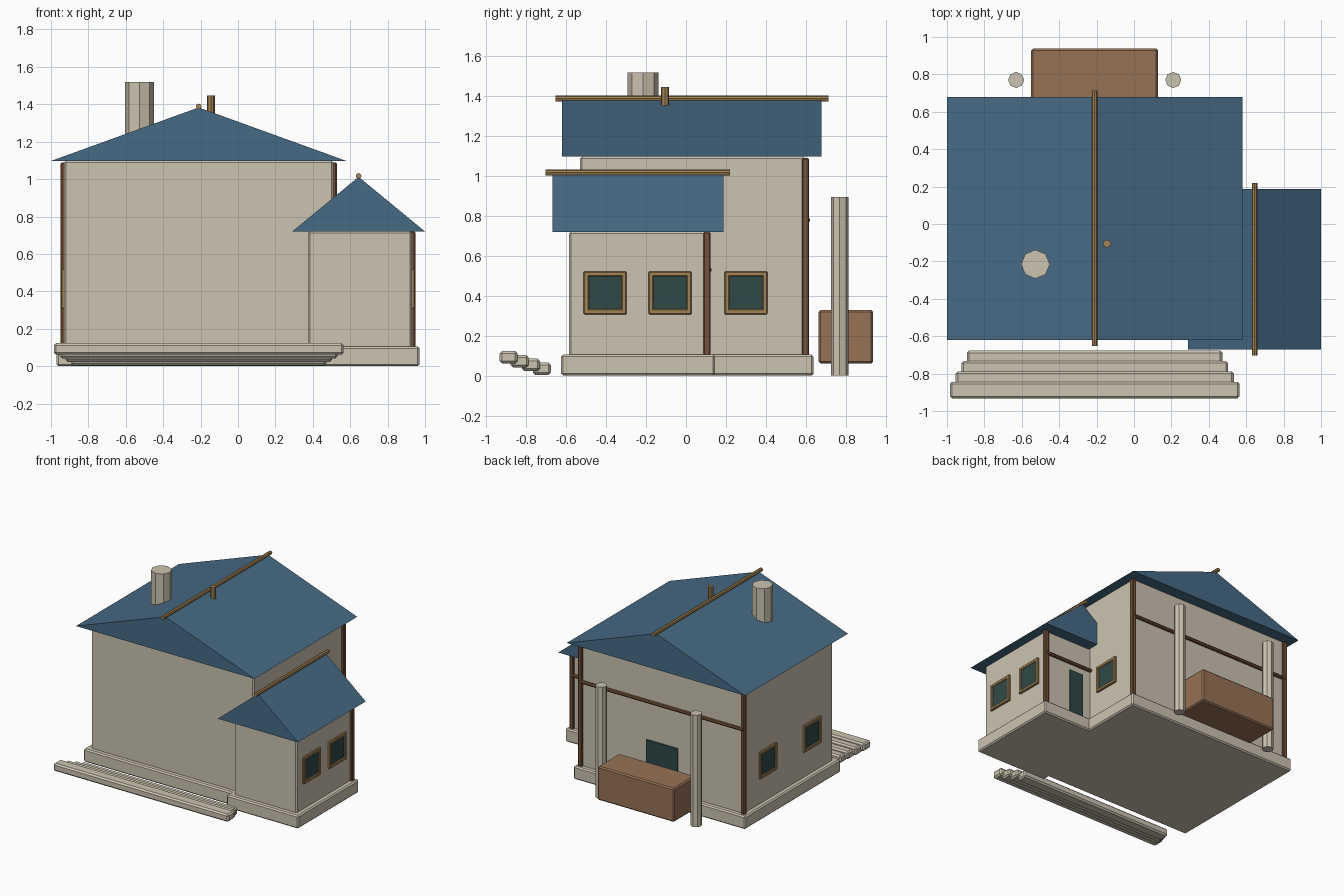
import bpy, bmesh
from mathutils import Matrix, Vector

old = bpy.data.objects.get("Cube")
if old:
    bpy.data.objects.remove(old, do_unlink=True)


def material(name, rgb):
    m = bpy.data.materials.new(name)
    m.use_nodes = True
    m.diffuse_color = (*rgb, 1)
    m.node_tree.nodes["Principled BSDF"].inputs["Base Color"].default_value = (*rgb, 1)
    return m


CREAM = material("cream plaster", (0.60, 0.55, 0.44))
BLUE = material("blue roof", (0.062, 0.145, 0.235))
GOLD = material("golden wood", (0.37, 0.23, 0.085))
TIMBER = material("dark timber", (0.18, 0.085, 0.04))
CRATE = material("brown wood", (0.31, 0.17, 0.092))
GLASS = material("dark teal", (0.028, 0.066, 0.064))


def finish(name, bm, mat):
    mesh = bpy.data.meshes.new(name)
    bmesh.ops.recalc_face_normals(bm, faces=bm.faces)
    bm.to_mesh(mesh)
    bm.free()
    mesh.materials.append(mat)
    ob = bpy.data.objects.new(name, mesh)
    bpy.context.collection.objects.link(ob)
    return ob


def box(name, x, y, z, mat, bevel=0.01):
    """Bevelled box from (min, max) ranges."""
    bm = bmesh.new()
    bmesh.ops.create_cube(bm, size=1)
    for v in bm.verts:
        v.co = Vector([(a + b) / 2 + c * (b - a) for (a, b), c in zip((x, y, z), v.co)])
    if bevel:
        bmesh.ops.bevel(bm, geom=bm.edges[:], offset=bevel, segments=1, affect='EDGES')
    return finish(name, bm, mat)


def rod(name, start, end, radius, mat):
    """Eight-sided rod between two points."""
    a, b = Vector(start), Vector(end)
    turn = (b - a).to_track_quat('Z', 'Y').to_matrix().to_4x4()
    bm = bmesh.new()
    bmesh.ops.create_cone(bm, cap_ends=True, segments=8, radius1=radius, radius2=radius,
                          depth=(b - a).length,
                          matrix=Matrix.Translation((a + b) / 2) @ turn)
    return finish(name, bm, mat)


def gable_roof(name, x, y, eave, peak):
    """Solid triangular prism with its ridge along y."""
    bm = bmesh.new()
    mid = (x[0] + x[1]) / 2
    tri = [bm.verts.new(p) for p in ((x[0], y[0], eave), (x[1], y[0], eave), (mid, y[0], peak))]
    face = bm.faces.new(tri)
    ext = bmesh.ops.extrude_face_region(bm, geom=[face], use_keep_orig=True)
    moved = [g for g in ext["geom"] if isinstance(g, bmesh.types.BMVert)]
    bmesh.ops.translate(bm, verts=moved, vec=(0, y[1] - y[0], 0))
    finish(name, bm, BLUE)
    rod(name + "_ridge_pole", (mid, y[0] - 0.033, peak + 0.005),
        (mid, y[1] + 0.033, peak + 0.005), 0.015, GOLD)


def window(name, wall_x, side, y, z=0.415, half=0.108, bar=0.026):
    """Framed pane on a wall facing +x or -x."""
    def depth(inner, outer):
        return tuple(sorted((wall_x + side * inner, wall_x + side * outer)))
    box(name + "_pane", depth(-0.01, 0.009), (y - half + 0.01, y + half - 0.01),
        (z - half + 0.01, z + half - 0.01), GLASS, 0)
    d = depth(-0.01, 0.016)
    inner = half - bar
    for s, up, across in ((-1, "bottom", "front"), (1, "top", "back")):
        edge = tuple(sorted((s * inner, s * half)))
        box(f"{name}_frame_{up}", d, (y - half, y + half),
            (z + edge[0], z + edge[1]), GOLD, 0.005)
        box(f"{name}_frame_{across}", d, (y + edge[0], y + edge[1]),
            (z - half, z + half), GOLD, 0.005)


def block(name, x, y, top):
    """Walls standing on a slightly wider plinth."""
    box(name + "_walls", x, y, (0.09, top), CREAM)
    m = 0.04
    box(name + "_plinth", (x[0] - m, x[1] + m), (y[0] - m, y[1] + m), (0, 0.105), CREAM)


def post(name, x, y, top, r=0.018):
    box(name, (x - r, x + r), (y - r, y + r), (0.1, top), TIMBER, 0.006)


# House bodies and roofs
MAIN_X, MAIN_Y = (-0.93, 0.51), (-0.53, 0.598)
WING_X, WING_Y = (0.375, 0.93), (-0.585, 0.105)
block("main", MAIN_X, MAIN_Y, 1.098)
block("wing", WING_X, WING_Y, 0.722)
gable_roof("main_roof", (-1.0, 0.58), (-0.62, 0.68), 1.097, 1.383)
gable_roof("wing_roof", (0.29, 1.0), (-0.67, 0.187), 0.72, 1.012)

# Back corner posts and cross beams
post("left_back_post", MAIN_X[0], MAIN_Y[1], 1.09)
post("right_back_post", MAIN_X[1], MAIN_Y[1], 1.09)
post("wing_back_post", WING_X[1], WING_Y[1], 0.72)
rod("main_back_beam", (MAIN_X[0], 0.608, 0.78), (MAIN_X[1], 0.608, 0.78), 0.014, TIMBER)
rod("wing_back_beam", (MAIN_X[1], 0.115, 0.53), (WING_X[1], 0.115, 0.53), 0.014, TIMBER)

# Windows
window("wing_front_window", WING_X[1], 1, -0.405)
window("wing_back_window", WING_X[1], 1, -0.08)
window("main_right_window", MAIN_X[1], 1, 0.30)
window("main_left_front_window", MAIN_X[0], -1, -0.26)
window("main_left_back_window", MAIN_X[0], -1, 0.30)

# Back doors
for name, x, half, wall in (("main", -0.21, 0.14, MAIN_Y[1]), ("wing", 0.645, 0.06, WING_Y[1])):
    box(name + "_back_door", (x - half, x + half), (wall - 0.01, wall + 0.009),
        (0.1, 0.47), GLASS, 0)

# Front steps
for i in range(4):
    half, y, z = 0.683 + 0.0305 * i, -0.722 - 0.0555 * i, 0.035 + 0.019 * i
    box(f"front_step_{i + 1}", (-0.21 - half, -0.21 + half), (y - 0.045, y + 0.045),
        (z - 0.031, z + 0.031), CREAM, 0.012)

# Chimney, vent pipe, back columns and crate
rod("chimney", (-0.527, -0.215, 1.12), (-0.527, -0.215, 1.52), 0.077, CREAM)
rod("vent_pipe", (-0.145, -0.105, 1.35), (-0.145, -0.105, 1.447), 0.021, GOLD)
for side, x in (("left", 0.21), ("right", -0.63)):
    rod(f"{side}_back_column", (x, 0.77, 0), (x, 0.77, 0.895), 0.043, CREAM)
box("back_crate", (-0.55, 0.128), (0.665, 0.938), (0.06, 0.33), CRATE)
